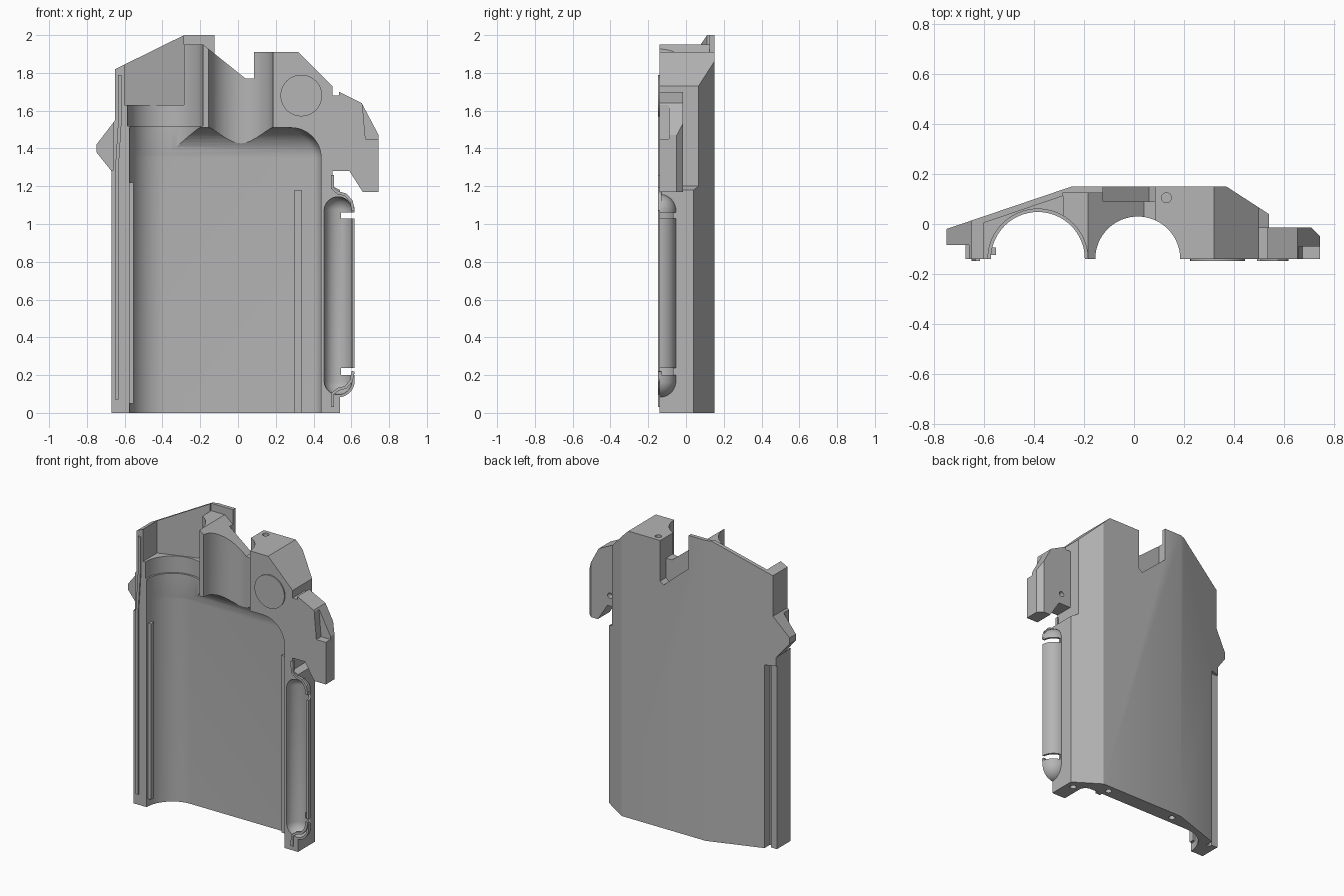
import bpy, bmesh, math
from mathutils import Vector

if "Cube" in bpy.data.objects:
    bpy.data.objects.remove(bpy.data.objects["Cube"], do_unlink=True)

grey = bpy.data.materials.new("plain grey")
grey.use_nodes = True
grey.diffuse_color = (0.46, 0.46, 0.46, 1)
grey.node_tree.nodes["Principled BSDF"].inputs["Base Color"].default_value = (0.46, 0.46, 0.46, 1)

FRONT = -0.14


def finish(bm, name):
    bmesh.ops.recalc_face_normals(bm, faces=bm.faces)
    mesh = bpy.data.meshes.new(name)
    bm.to_mesh(mesh)
    bm.free()
    mesh.materials.append(grey)
    ob = bpy.data.objects.new(name, mesh)
    bpy.context.collection.objects.link(ob)
    return ob


def loft(name, loops):
    """Skin a stack of closed loops and cap both ends."""
    bm = bmesh.new()
    rings = [[bm.verts.new(p) for p in loop] for loop in loops]
    n = len(rings[0])
    for a, b in zip(rings, rings[1:]):
        for i in range(n):
            j = (i + 1) % n
            bm.faces.new((a[i], a[j], b[j], b[i]))
    bm.faces.new(rings[0])
    bm.faces.new(rings[-1])
    return finish(bm, name)


def prism_z(name, pts, z0, z1):
    return loft(name, [[(x, y, z) for x, y in pts] for z in (z0, z1)])


def prism_y(name, pts, y0, y1):
    return loft(name, [[(x, y, z) for x, z in pts] for y in (y0, y1)])


def box(name, x0, x1, y0, y1, z0, z1):
    return prism_z(name, [(x0, y0), (x1, y0), (x1, y1), (x0, y1)], z0, z1)


def circle(cx, cy, r, n=48):
    return [(cx + r * math.cos(math.tau * i / n), cy + r * math.sin(math.tau * i / n)) for i in range(n)]


def capsule(name, x, y, r, z0, z1):
    bm = bmesh.new()
    bmesh.ops.create_uvsphere(bm, u_segments=40, v_segments=17, radius=r)
    for v in bm.verts:
        v.co += Vector((x, y, z1 if v.co.z > 0 else z0))
    return finish(bm, name)


def combine(target, other, operation="DIFFERENCE"):
    mod = target.modifiers.new("bool", "BOOLEAN")
    mod.operation, mod.solver, mod.object = operation, "EXACT", other
    bpy.context.view_layer.objects.active = target
    bpy.ops.object.modifier_apply(modifier=mod.name)
    bpy.data.objects.remove(other, do_unlink=True)


def bead(name, pts, width):
    """Thin raised strip following a path on the front face."""
    pts = [Vector(p) for p in pts]
    left, right = [], []
    for i, p in enumerate(pts):
        d = (pts[min(i + 1, len(pts) - 1)] - pts[max(i - 1, 0)]).normalized()
        side = Vector((-d.y, d.x)) * width / 2
        left.append(p + side)
        right.append(p - side)
    return prism_y(name, left + right[::-1], FRONT - 0.008, FRONT + 0.01)


# Shell: plan profile intersected with the front outline
body = prism_z("body_shell", [(-0.76, FRONT), (0.54, FRONT), (0.54, 0.04), (0.37, 0.15),
                              (-0.25, 0.15), (-0.76, -0.023)], -0.1, 2.1)
outline = [(-0.67, 0), (0.54, 0), (0.54, 1.18), (0.5, 1.2), (0.5, 1.73), (0.32, 1.91), (0.085, 1.91),
           (-0.125, 2), (-0.285, 2), (-0.65, 1.82), (-0.65, 1.55), (-0.75, 1.42), (-0.75, 1.38), (-0.67, 1.28)]
combine(body, prism_y("outline", outline, -0.3, 0.3), "INTERSECT")
combine(body, box("tab_relief", -0.8, -0.66, -0.3, -0.085, 1.285, 1.545))

# Side tube, a half shell with domed ends
TUBE_X = 0.53
tube = capsule("tube", TUBE_X, FRONT, 0.088, 0.17, 1.07)
combine(tube, box("front_trim", 0.3, 0.8, -0.4, FRONT, -0.1, 1.4))
combine(body, tube, "UNION")
combine(body, capsule("tube_bore", TUBE_X, FRONT, 0.074, 0.17, 1.07))
for z0, z1 in ((0.2, 0.237), (1.03, 1.062)):
    combine(body, box("tube_slot", 0.545, 0.7, -0.3, -0.03, z0, z1))


# Main cavity with filleted top
def cavity_loop(z, d):
    h, right = 0.19 - d, 0.44 - d
    r = min(0.05, h)
    loop = [(-0.575, -0.3, z)]
    for i in range(17):
        a = math.pi - i * math.pi / 32
        loop.append((-0.385 + 0.19 * math.cos(a), FRONT + h * math.sin(a), z))
    for i in range(9):
        a = math.pi / 2 - i * math.pi / 16
        loop.append((right - r + r * math.cos(a), FRONT + h - r + r * math.sin(a), z))
    return loop + [(right, -0.3, z)]


R = 0.16
stack = [cavity_loop(-0.1, 0)]
for i in range(13):
    a = i * math.pi / 24
    stack.append(cavity_loop(1.51 - R + R * math.sin(a), R * (1 - math.cos(a))))
combine(body, loft("cavity", stack))

# Round wells at the top
for x, r, z0, z1 in ((-0.385, 0.188, 1.3, 1.6), (-0.385, 0.2, 1.52, 2.2), (0.015, 0.17, 1.3, 2.2)):
    combine(body, prism_z("well", circle(x, FRONT, r, 64), z0, z1))

# Upper left recess, sloped top, and rear slot
combine(body, prism_z("recess", [(-0.6, -0.3), (-0.285, -0.3), (-0.285, 0.112), (-0.6, 0.005)], 1.63, 2.2))
combine(body, prism_y("slope", [(-0.286, 1.95), (-0.185, 1.95), (0.04, 1.77), (0.085, 1.77),
                                (0.085, 2.2), (-0.286, 2.2)], -0.3, 0.125))
combine(body, prism_y("rear_slot", [(-0.125, 1.78), (0.06, 1.62), (0.085, 1.64), (0.085, 2.2),
                                    (-0.125, 2.2)], 0.09, 0.3))
# Step along the lower rear edge
combine(body, box("edge_step", -0.8, -0.6, 0.0, 0.2, -0.1, 1.22))
combine(body, box("edge_groove", -0.625, -0.6, -0.025, 0.2, -0.1, 1.22))
# Small screw holes
for x, y, z0, z1 in ((0.49, 0.0, -0.1, 0.06), (0.29, 0.1, -0.1, 0.06), (-0.22, 0.1, -0.1, 0.06),
                     (0.13, 0.105, 1.85, 2.1)):
    combine(body, prism_z("hole", circle(x, y, 0.02, 20), z0, z1))

# Latch on the upper side
latch = prism_y("latch", [(0.47, 1.28), (0.59, 1.28), (0.66, 1.17), (0.745, 1.17), (0.745, 1.47), (0.655, 1.64),
                          (0.535, 1.7), (0.535, 1.68), (0.47, 1.68)], FRONT, -0.015)
combine(latch, prism_z("latch_chamfer", [(0.71, -0.014), (0.76, -0.064), (0.76, 0.1), (0.71, 0.1)], 1, 1.8))
combine(latch, prism_y("latch_notch", [(0.66, 1.62), (0.675, 1.45), (0.8, 1.45), (0.8, 1.7), (0.66, 1.7)],
                       -0.3, -0.09))
combine(latch, prism_y("latch_hole", circle(0.57, 1.35, 0.018, 20), -0.05, 0.1))

# Raised details on the front
parts = [body, latch]
parts.append(prism_y("round_pad", circle(0.335, 1.68, 0.11, 64), FRONT - 0.008, FRONT + 0.01))
parts.append(bead("edge_bead", [(-0.642, 0.07), (-0.642, 1.28), (-0.625, 1.55), (-0.625, 1.79)], 0.018))
hook = [(0.5, 1.26), (0.5, 1.19), (0.53, 1.165), (0.57, 1.155), (0.6, 1.12), (0.61, 1.07)]
parts.append(bead("upper_hook", hook, 0.016))
parts.append(bead("lower_hook", [(x, 1.28 - z + 0.01) for x, z in hook], 0.016))
parts.append(box("left_rib", -0.59, -0.553, -0.125, -0.095, 0.05, 1.22))
parts.append(box("right_rib", 0.3, 0.335, 0.03, 0.06, 0, 1.18))

# Smooth curved surfaces, keep creases sharp
for ob in bpy.context.view_layer.objects:
    ob.select_set(ob in parts)
bpy.context.view_layer.objects.active = body
bpy.ops.object.shade_smooth_by_angle(angle=math.radians(25))
